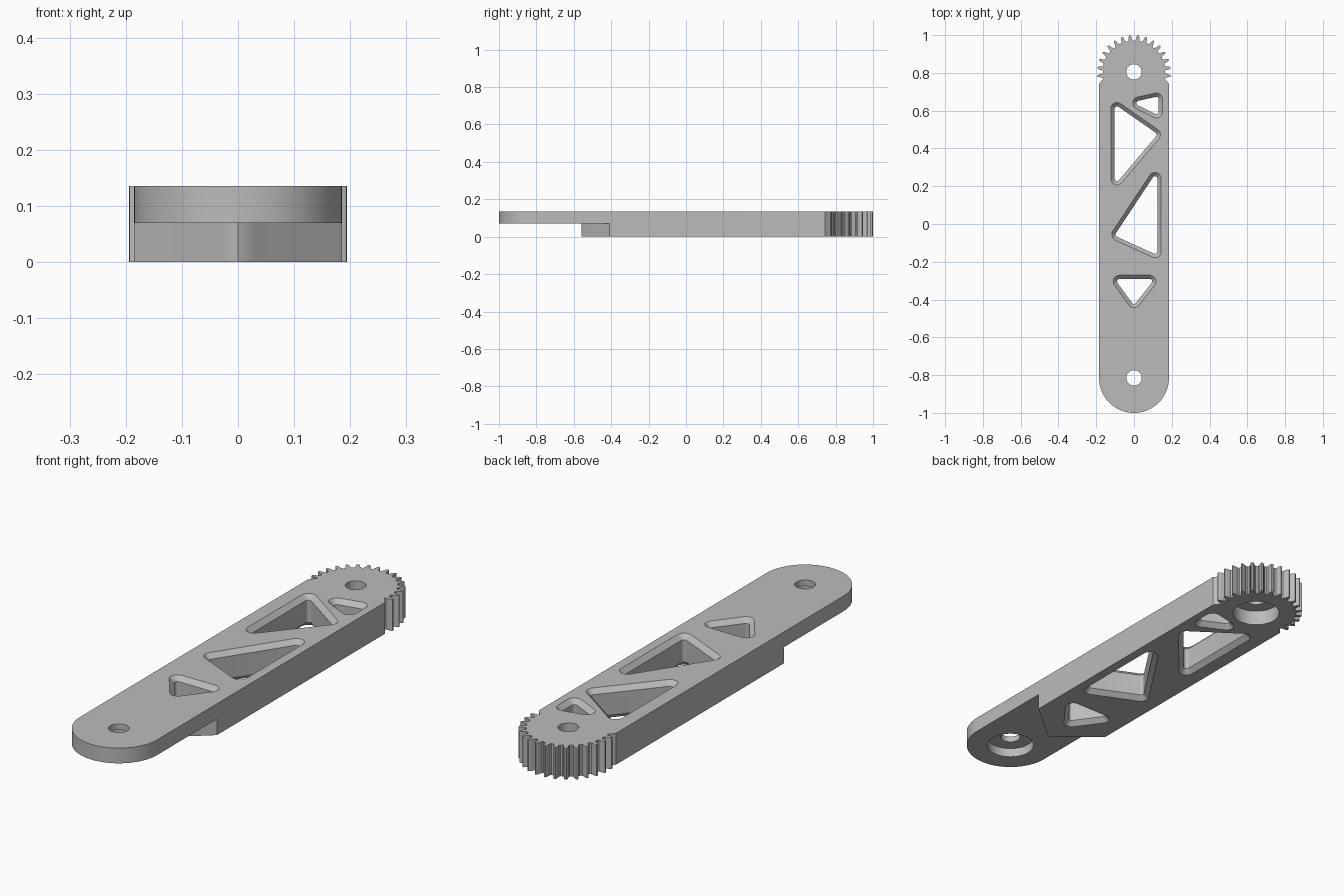
import bpy, bmesh
from math import cos, sin, pi, radians
from mathutils import Vector
from mathutils.geometry import convex_hull_2d

cube = bpy.data.objects.get("Cube")
if cube:
    bpy.data.objects.remove(cube, do_unlink=True)

HEIGHT, HALF_W = 0.136, 0.185
GEAR_Y, END_Y = 0.805, -0.815
STEP_Z = 0.07

grey = bpy.data.materials.new("light grey")
grey.use_nodes = True
colour = (0.5, 0.5, 0.5, 1)
grey.diffuse_color = colour
grey.node_tree.nodes["Principled BSDF"].inputs["Base Color"].default_value = colour


def arc(cx, cy, r, start, end, n):
    return [(cx + r * cos(start + (end - start) * i / n),
             cy + r * sin(start + (end - start) * i / n)) for i in range(n + 1)]


def loft(name, sections):
    """Solid through matching outlines, given as (z, points) from bottom to top."""
    bm = bmesh.new()
    rings = [[bm.verts.new((x, y, z)) for x, y in pts] for z, pts in sections]
    n = len(rings[0])
    bm.faces.new(rings[0][::-1])
    bm.faces.new(rings[-1])
    for low, high in zip(rings, rings[1:]):
        for i in range(n):
            j = (i + 1) % n
            bm.faces.new((low[i], low[j], high[j], high[i]))
    bmesh.ops.recalc_face_normals(bm, faces=bm.faces)
    mesh = bpy.data.meshes.new(name)
    bm.to_mesh(mesh)
    bm.free()
    obj = bpy.data.objects.new(name, mesh)
    mesh.materials.append(grey)
    bpy.context.collection.objects.link(obj)
    return obj


def rounded_triangle(corners, r):
    """Rounded outline around three corner centres."""
    c = [Vector(p) for p in corners]
    area = (c[1] - c[0]).cross(c[2] - c[0])
    if area < 0:
        c.reverse()
    pts = []
    for i in range(3):
        before, here, after = c[i - 1], c[i], c[(i + 1) % 3]
        d0, d1 = here - before, after - here
        a0 = Vector((d0.y, -d0.x))
        a1 = Vector((d1.y, -d1.x))
        start = -a0.angle_signed(Vector((1, 0))) * -1
        turn = a0.angle(a1)
        pts += arc(here.x, here.y, r, start, start + turn, 8)
    return pts


# Gear teeth run around the back end, the front end is a plain half circle
TEETH = 28
pitch = 2 * pi / TEETH
tooth = [(-0.4, 0.165), (-0.27, 0.169), (-0.2, 0.18), (-0.15, 0.19), (-0.07, 0.195)]
tooth += [(-a, r) for a, r in reversed(tooth)]
outline = [(HALF_W, 0.742)]
for k in range(-8, 8):
    for a, r in tooth:
        angle = pi / 2 + (k + 0.5 + a) * pitch
        outline.append((r * cos(angle), GEAR_Y + r * sin(angle)))
outline.append((-HALF_W, 0.742))
outline += arc(0, END_Y, HALF_W, pi, 2 * pi, 48)
arm = loft("gear_arm", [(0, outline), (HEIGHT, outline)])

cutters = []

# Thin front end, leaving a pointed lower block
wedge = [(-0.3, -1.1), (0.3, -1.1), (0.3, -0.31), (0.185, -0.408), (0.03, -0.54),
         (0.017, -0.552), (0, -0.56),
         (-0.017, -0.552), (-0.03, -0.54), (-0.185, -0.408), (-0.3, -0.31)]
cutters.append(loft("step_cutter", [(-0.1, wedge), (STEP_Z, wedge)]))

# Triangular windows, chamfered above and below
windows = [
    [(0.026, 0.64), (0.118, 0.66), (0.118, 0.595)],
    [(-0.09, 0.61), (0.107, 0.473), (-0.09, 0.24)],
    [(0.111, 0.24), (0.111, -0.145), (-0.085, -0.056)],
    [(-0.077, -0.304), (0.083, -0.304), (0.0, -0.41)],
]
CHAMFER, OVER = 0.02, 0.01
for corners in windows:
    wide = rounded_triangle(corners, 0.033 + OVER)
    narrow = rounded_triangle(corners, 0.033 - CHAMFER)
    cutters.append(loft("window_cutter", [
        (-OVER, wide), (CHAMFER, narrow), (HEIGHT - CHAMFER, narrow), (HEIGHT + OVER, wide)]))

# Pivot holes with counterbores from below
for y, floor, ceiling in ((GEAR_Y, 0, 0.066), (END_Y, STEP_Z, 0.11)):
    hole = arc(0, y, 0.041, 0, 2 * pi, 32)[:-1]
    bore = arc(0, y, 0.098, 0, 2 * pi, 48)[:-1]
    cutters.append(loft("bore_cutter", [(floor - 0.05, bore), (ceiling, bore)]))
    cutters.append(loft("hole_cutter", [(floor - 0.06, hole), (HEIGHT + 0.05, hole)]))

bpy.ops.object.select_all(action="DESELECT")
bpy.context.view_layer.objects.active = arm
arm.select_set(True)
for cutter in cutters:
    cut = arm.modifiers.new("cut", "BOOLEAN")
    cut.operation = "DIFFERENCE"
    cut.solver = "EXACT"
    cut.object = cutter
    bpy.ops.object.modifier_apply(modifier=cut.name)
    bpy.data.objects.remove(cutter, do_unlink=True)

bpy.ops.object.shade_smooth_by_angle(angle=radians(25))
